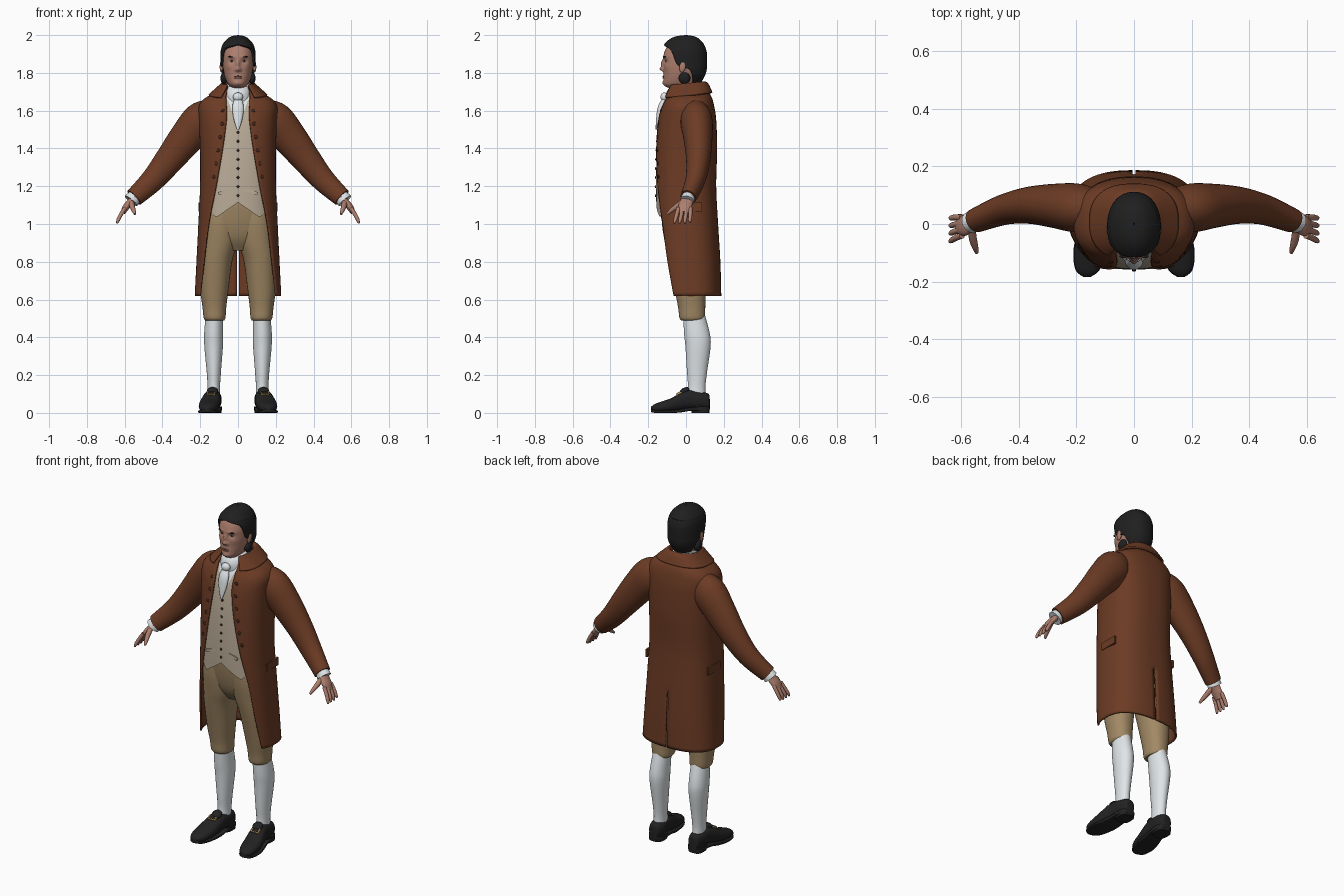
import bpy
import bmesh
from math import sin, cos, asin, pi, radians, degrees, exp
from mathutils import Vector, Matrix

if "Cube" in bpy.data.objects:
    bpy.data.objects.remove(bpy.data.objects["Cube"])


def material(name, r, g, b):
    m = bpy.data.materials.new(name)
    m.use_nodes = True
    m.diffuse_color = (r, g, b, 1)
    m.node_tree.nodes["Principled BSDF"].inputs["Base Color"].default_value = (r, g, b, 1)
    return m


BROWN = material("coat brown", .15, .044, .018)
DARK = material("dark brown", .06, .02, .01)
TAN = material("breeches tan", .36, .25, .13)
CREAM = material("waistcoat cream", .5, .42, .32)
WHITE = material("linen white", .74, .78, .8)
SKIN = material("skin", .42, .21, .155)
LIP = material("lip", .28, .11, .085)
HAIR = material("hair black", .014, .014, .014)
LEATHER = material("shoe black", .016, .016, .017)
GOLD = material("buckle gold", .45, .3, .09)


def finish(name, bm, mat, mirror=False, thick=0):
    """Turn a bmesh into a smooth-shaded object, optionally mirrored and thickened."""
    bmesh.ops.remove_doubles(bm, verts=bm.verts, dist=.0002)
    bmesh.ops.recalc_face_normals(bm, faces=bm.faces)
    me = bpy.data.meshes.new(name)
    bm.to_mesh(me)
    bm.free()
    me.materials.append(mat)
    me.shade_smooth()
    me.set_sharp_from_angle(angle=radians(50))
    ob = bpy.data.objects.new(name, me)
    bpy.context.scene.collection.objects.link(ob)
    if mirror:
        ob.modifiers.new("mirror", "MIRROR").merge_threshold = .001
    if thick:
        mod = ob.modifiers.new("thickness", "SOLIDIFY")
        mod.thickness, mod.offset = thick, 0
    return ob


def resample(keys, steps=6):
    """Smooth spline through rows of numbers."""
    rows = []
    for i in range(len(keys) - 1):
        quad = [keys[max(i - 1, 0)], keys[i], keys[i + 1], keys[min(i + 2, len(keys) - 1)]]
        for s in range(steps):
            t = s / steps
            rows.append([b + t / 2 * (c - a + t * (2 * a - 5 * b + 4 * c - d + t * (3 * (b - c) + d - a)))
                         for a, b, c, d in zip(*quad)])
    return rows + [list(keys[-1])]


def loft(bm, rings, closed=True):
    vs = [[bm.verts.new(p) for p in ring] for ring in rings]
    n = len(vs[0])
    for lo, hi in zip(vs, vs[1:]):
        for j in range(n if closed else n - 1):
            k = (j + 1) % n
            bm.faces.new((lo[j], lo[k], hi[k], hi[j]))
    if closed:
        bm.faces.new(vs[0])
        bm.faces.new(vs[-1])


def power(v, p):
    return (abs(v) ** (2 / p)) * (1 if v >= 0 else -1)


def stack(name, mat, keys, p=2.2, seg=32, axis="z", tilt=0, **kw):
    """Closed form from rows (position, centre x, half width, low, high)."""
    rings = []
    for t, cx, r, lo, hi in resample(keys):
        ring = []
        for j in range(seg):
            a = 2 * pi * j / seg
            x = cx + r * power(cos(a), p)
            w = (lo + hi) / 2 + (hi - lo) / 2 * power(sin(a), p)
            ring.append((x, w, t + tilt * w) if axis == "z" else (x, t, w))
        rings.append(ring)
    bm = bmesh.new()
    loft(bm, rings)
    return finish(name, bm, mat, **kw)


def shell(name, mat, keys, p=2.5, seg=30, tilt=0, slit=0, thick=.01):
    """Open-fronted form from rows (z, half width, front, back, opening angle)."""
    rings = []
    for z, hw, yf, yb, start in resample(keys):
        ring = []
        for j in range(seg + 1):
            a = radians(max(start, 0)) * (1 - j / seg) + pi * j / seg
            y = (yf + yb) / 2 - (yb - yf) / 2 * power(cos(a), p)
            gap = .005 if z < slit else 0
            ring.append((max(hw * abs(sin(a)) ** (2 / p), gap), y, z + tilt * y))
        rings.append(ring)
    bm = bmesh.new()
    loft(bm, rings, closed=False)
    return finish(name, bm, mat, mirror=True, thick=thick)


def tubes(name, mat, paths, flat=1, seg=20, mirror=True):
    """Limbs along paths of (x, y, z, radius); flat scales the depth."""
    bm = bmesh.new()
    for path in paths:
        rows = resample(path)
        pts = [Vector(r[:3]) for r in rows]
        rings = []
        for i, row in enumerate(rows):
            t = (pts[min(i + 1, len(pts) - 1)] - pts[max(i - 1, 0)]).normalized()
            u = t.cross(Vector((0, 1, 0))).normalized()
            v = u.cross(t)
            rings.append([pts[i] + row[3] * (u * cos(a) + v * sin(a) * flat)
                          for a in (2 * pi * j / seg for j in range(seg))])
        loft(bm, rings)
    return finish(name, bm, mat, mirror=mirror)


def solids(name, mat, centres, size, kind="ball", turn=(0, "X"), mirror=True):
    """Ellipsoids or boxes of one size at several centres."""
    bm = bmesh.new()
    for c in centres:
        m = Matrix.Translation(c) @ Matrix.Rotation(radians(turn[0]), 4, turn[1]) @ Matrix.Diagonal((*size, 1))
        if kind == "ball":
            bmesh.ops.create_uvsphere(bm, u_segments=20, v_segments=12, radius=1, matrix=m)
        else:
            bmesh.ops.create_cube(bm, size=1, matrix=m)
    return finish(name, bm, mat, mirror=mirror)


# Body outline: z, half width, front, back, half width of the coat opening
BODY = [(.62, .224, -.13, .182, .2), (.8, .215, -.15, .177, .18), (1, .205, -.16, .165, .155),
        (1.2, .196, -.165, .155, .115), (1.4, .196, -.16, .16, .08), (1.55, .202, -.145, .155, .06),
        (1.62, .203, -.125, .145, .06), (1.66, .175, -.105, .135, .062), (1.69, .12, -.09, .12, .06),
        (1.72, .08, -.07, .095, .05)]
DENSE = resample(BODY, 12)


def body_at(z):
    return min(DENSE, key=lambda row: abs(row[0] - z))


def front_y(x, z, scale=1):
    lo = max((r for r in DENSE if r[0] <= z), key=lambda r: r[0], default=DENSE[0])
    hi = min((r for r in DENSE if r[0] > z), key=lambda r: r[0], default=DENSE[-1])
    f = (z - lo[0]) / max(hi[0] - lo[0], .0001)
    hw, yf, yb = (a + f * (b - a) for a, b in zip(lo[1:4], hi[1:4]))
    ratio = min(abs(x) / (scale * hw), 1)
    return (yf + yb) / 2 - scale * (yb - yf) / 2 * (1 - ratio ** 2.5) ** .4


def panel(name, mat, bottom, top, scale, n=40):
    """Sheet following the chest; bottom and top give z across the width."""
    rings = []
    for i in range(n + 1):
        ring = []
        for j in range(n + 1):
            u = 2 * j / n - 1
            z = bottom(abs(u)) + (top(abs(u)) - bottom(abs(u))) * i / n
            row = body_at(z)
            x = u * min(row[4] + .03, row[1] * .85)
            ring.append((x, front_y(x, z, scale), z))
        rings.append(ring)
    bm = bmesh.new()
    loft(bm, rings, closed=False)
    return finish(name, bm, mat)


# Coat with a back vent, turned-down collar, sleeves and pocket flaps
shell("coat", BROWN, [(z, hw, yf, yb, degrees(asin((o / hw) ** 1.25))) for z, hw, yf, yb, o in BODY],
      slit=.95)
shell("coat_collar", BROWN, [(1.72, .078, -.085, .085, 40), (1.74, .085, -.09, .095, 38),
                             (1.727, .1, -.1, .115, 34), (1.68, .152, -.122, .136, 30)], tilt=.1)
tubes("sleeves", BROWN, [[(.12, .05, 1.6, .07), (.19, .055, 1.55, .1), (.27, .063, 1.46, .092),
                          (.36, .065, 1.345, .077), (.45, .05, 1.235, .063), (.55, .012, 1.14, .05)]], .84, 32)
solids("pocket_flaps", BROWN, [(.204, .03, 1.09)], (.012, .11, .045), "box")
coat_buttons = [(body_at(z)[4] + .022, front_y(body_at(z)[4] + .022, z) - .005, z)
                for z in (1.6 - .07 * i for i in range(6))]
solids("coat_buttons", DARK, coat_buttons, (.01, .005, .01))

# Waistcoat with a pointed hem and V neck, over the shirt
panel("waistcoat", CREAM, lambda u: 1.115 - .12 * u if u < .67 else 1.035 + .18 * (u - .67),
      lambda u: 1.5 + .16 * min(1, u / .6), .96)
panel("shirt_front", WHITE, lambda u: 1.44, lambda u: 1.7, .93)
solids("waistcoat_buttons", DARK, [(0, front_y(0, z, .96) - .002, z) for z in (1.15 + .048 * i for i in range(8))],
       (.007, .005, .007), mirror=False)
solids("waistcoat_pockets", CREAM, [(.075, front_y(.075, 1.17, .96) - .001, 1.17)], (.06, .008, .016),
       "box", (18, "Y"))

# Neckcloth, knot and hanging ends
stack("neckcloth", WHITE, [(1.63, 0, .09, -.1, .09), (1.69, 0, .08, -.108, .085), (1.72, 0, .074, -.1, .078),
                           (1.737, 0, .066, -.085, .068)], tilt=.15)
solids("neckcloth_knot", WHITE, [(0, -.115, 1.672)], (.027, .02, .024), mirror=False)
tubes("neckcloth_ends", WHITE, [[(0, -.11, 1.67, .018), (0, -.133, 1.62, .03), (0, -.146, 1.56, .024),
                                 (0, -.158, 1.5, .006)]], .5, mirror=False)

# Breeches: hips and legs
stack("breeches_hips", TAN, [(.86, 0, .06, -.06, .08), (.92, 0, .15, -.1, .12), (1, 0, .187, -.125, .14),
                             (1.1, 0, .183, -.14, .14), (1.2, 0, .175, -.14, .135)], 2.4)
stack("breeches_legs", TAN, [(.49, .123, .05, -.025, .09), (.505, .124, .058, -.035, .1),
                             (.56, .125, .063, -.042, .102), (.65, .125, .074, -.06, .105),
                             (.8, .117, .086, -.092, .115), (.9, .101, .098, -.112, .12),
                             (1, .095, .1, -.127, .13), (1.1, .09, .095, -.13, .13)], mirror=True)

# Stockings
stack("stockings", WHITE, [(.08, .128, .034, 0, .105), (.14, .128, .033, .01, .103), (.22, .128, .038, .005, .112),
                           (.35, .129, .049, -.003, .13), (.42, .129, .05, -.01, .126),
                           (.52, .125, .046, -.015, .1)], 2, mirror=True)

# Shoes: uppers, soles, heels, tongues and buckles
FOOT = [(.126, .13, .012, .03, .07), (.12, .13, .03, .02, .1), (.08, .13, .043, .02, .113),
        (.02, .135, .046, .02, .122), (-.03, .143, .051, .012, .105), (-.08, .152, .054, .006, .077),
        (-.13, .158, .049, .004, .06), (-.165, .162, .036, .006, .047), (-.184, .163, .012, .014, .033)]
stack("shoe_uppers", LEATHER, FOOT, 2.4, axis="y", mirror=True)
stack("shoe_soles", LEATHER, [(y, c, r * 1.06, max(0, lo - .01), lo + .008) for y, c, r, lo, hi in FOOT],
      6, axis="y", mirror=True)
stack("shoe_heels", LEATHER, [(0, .13, .042, .03, .124), (.035, .13, .045, .025, .125)], 3, mirror=True)
solids("shoe_tongues", LEATHER, [(.135, -.008, .115)], (.03, .03, .018), turn=(30, "X"))
solids("buckles", GOLD, [(.143, -.037, .104)], (.05, .032, .009), "box", (27, "X"))
solids("buckle_centres", LEATHER, [(.143, -.038, .1055)], (.036, .02, .009), "box", (27, "X"))

# Head, with soft bumps shaping the face
head = stack("head", SKIN, [(1.68, 0, .055, -.05, .06), (1.715, 0, .045, -.08, .055), (1.728, 0, .043, -.108, .055),
                            (1.745, 0, .056, -.119, .06), (1.78, 0, .07, -.118, .07), (1.82, 0, .078, -.118, .08),
                            (1.86, 0, .082, -.119, .088), (1.9, 0, .081, -.117, .09), (1.94, 0, .072, -.1, .082),
                            (1.97, 0, .05, -.07, .06), (1.985, 0, .02, -.03, .02)], seg=112)
# x, z, spread in x, spread in z, push in y
BUMPS = [(.033, 1.862, .014, .01, .011), (0, 1.848, .009, .022, -.015), (0, 1.82, .012, .011, -.019),
         (.012, 1.815, .008, .007, -.007), (.03, 1.885, .025, .007, -.005), (0, 1.778, .022, .008, -.005),
         (0, 1.745, .022, .012, -.006), (.05, 1.83, .018, .016, -.004)]
for v in head.data.vertices:
    if v.co.y < -.03:
        v.co.y += sum(d * exp(-((abs(v.co.x) - x) / sx) ** 2 - ((v.co.z - z) / sz) ** 2)
                      for x, z, sx, sz, d in BUMPS)
solids("eyes", WHITE, [(.033, -.096, 1.862)], (.012, .011, .006))
solids("irises", HAIR, [(.033, -.105, 1.862)], (.005, .004, .005))
solids("eyebrows", HAIR, [(.034, -.112, 1.884)], (.018, .007, .004), turn=(-6, "Y"))
solids("lips", LIP, [(0, -.119, 1.781), (0, -.118, 1.773)], (.02, .007, .004), mirror=False)
solids("ears", SKIN, [(.088, -.018, 1.832)], (.009, .017, .03), turn=(-10, "X"))

# Hair swept back, with a roll below each ear
shell("hair", HAIR, [(1.75, .055, -.06, .075, 112), (1.79, .08, -.1, .097, 108), (1.82, .087, -.115, .105, 99),
                     (1.84, .088, -.12, .106, 74), (1.9, .088, -.124, .106, 61), (1.928, .084, -.12, .1, 48),
                     (1.945, .078, -.112, .092, 8), (1.952, .075, -.108, .089, 0), (1.975, .055, -.083, .068, 0),
                     (1.989, .033, -.05, .042, 0), (1.995, .001, -.004, .004, 0)], 2.2)
solids("hair_rolls", HAIR, [(.074, -.008, 1.772)], (.019, .031, .031))

# Hands with shirt cuffs
tubes("shirt_cuffs", WHITE, [[(.54, .015, 1.15, .036), (.555, .01, 1.135, .04), (.566, .006, 1.122, .042)]], .9)
tubes("palms", SKIN, [[(.54, .014, 1.15, .018), (.57, .003, 1.118, .017), (.592, -.006, 1.09, .018),
                       (.61, -.01, 1.06, .013)]], 2)
fingers = [[(.598, -.04 + .021 * i, 1.085, .011), (.62, -.049 + .024 * i, 1.05, .0105),
            (.634, -.057 + .026 * i, 1.022, .0095), (.64, -.062 + .028 * i, 1.004 + .006 * (i == 3), .005)]
           for i in range(4)]
thumb = [(.565, -.012, 1.12, .014), (.56, -.05, 1.093, .014), (.552, -.08, 1.07, .011), (.546, -.1, 1.052, .006)]
tubes("fingers", SKIN, fingers + [thumb], seg=12)
